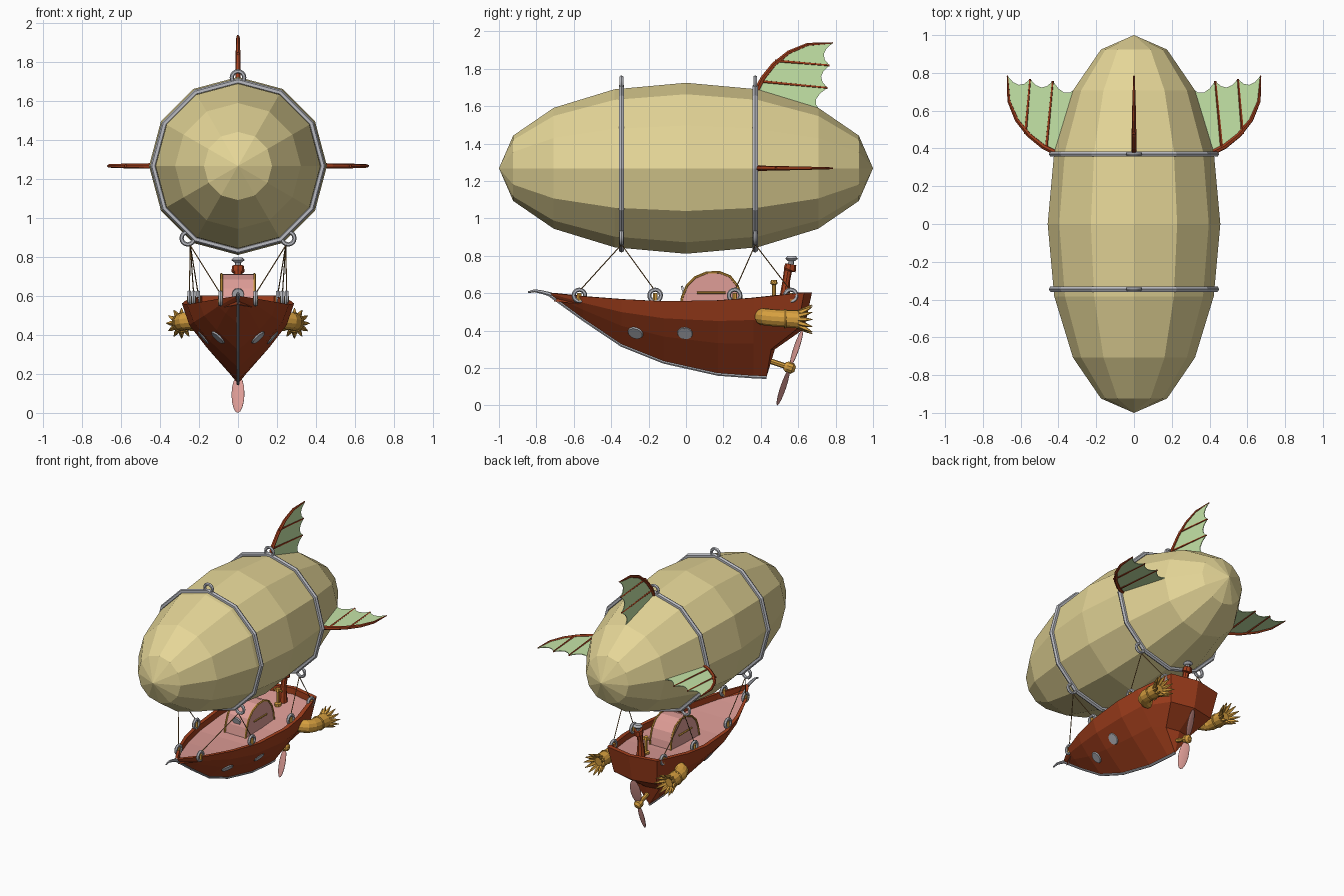
import bpy, bmesh, math
from mathutils import Vector, Matrix, Quaternion
from mathutils.bvhtree import BVHTree

if "Cube" in bpy.data.objects:
    bpy.data.objects.remove(bpy.data.objects["Cube"])

def mat(name, r, g, b):
    m = bpy.data.materials.new(name)
    m.diffuse_color = (r, g, b, 1)
    m.use_nodes = True
    m.node_tree.nodes["Principled BSDF"].inputs["Base Color"].default_value = m.diffuse_color
    return m

CANVAS = mat("tan canvas", .78, .67, .31)
WOOD = mat("red brown wood", .37, .050, .012)
PINK = mat("pink panel", .74, .34, .31)
GOLD = mat("gold metal", .68, .35, .05)
GREY = mat("grey metal", .49, .50, .54)
GREEN = mat("pale green cloth", .56, .78, .39)
ROPE = mat("rope", .30, .16, .05)

def build(name, bm, *mats):
    bmesh.ops.remove_doubles(bm, verts=bm.verts, dist=1e-5)
    bmesh.ops.recalc_face_normals(bm, faces=bm.faces)
    me = bpy.data.meshes.new(name)
    bm.to_mesh(me)
    bm.free()
    for m in mats:
        me.materials.append(m)
    ob = bpy.data.objects.new(name, me)
    bpy.context.collection.objects.link(ob)
    return ob

def done(name, m, smooth=False):
    ob = bpy.context.object
    ob.name = name
    ob.data.materials.append(m)
    if smooth:
        bpy.ops.object.shade_smooth_by_angle(angle=math.radians(50))
    return ob

def tube(name, pts, radii, m, sides=8):
    """Swept tube through points, with one radius or one per point."""
    pts = [Vector(p) for p in pts]
    if not isinstance(radii, (list, tuple)):
        radii = [radii] * len(pts)
    bm, rings, n = bmesh.new(), [], len(pts)
    prev = None
    for i, p in enumerate(pts):
        t = (pts[min(i + 1, n - 1)] - pts[max(i - 1, 0)]).normalized()
        side = t.orthogonal().normalized() if prev is None else prev.rotation_difference(t) @ side
        prev = t
        rings.append([bm.verts.new(p + Quaternion(t, 2 * math.pi * k / sides) @ side * radii[i])
                      for k in range(sides)])
    for a, b in zip(rings, rings[1:]):
        for k in range(sides):
            bm.faces.new((a[k - 1], a[k], b[k], b[k - 1]))
    bm.faces.new(rings[0])
    bm.faces.new(rings[-1])
    return build(name, bm, m)

def torus(name, loc, rot, R, r, m, seg=16, smooth=True):
    bpy.ops.mesh.primitive_torus_add(location=loc, rotation=rot, major_radius=R, minor_radius=r,
                                     major_segments=seg, minor_segments=6)
    return done(name, m, smooth)

H = math.pi / 2
CZ = 1.268

# Balloon, bands and band rings
bpy.ops.mesh.primitive_uv_sphere_add(segments=12, ring_count=8, radius=1, location=(0, 0, CZ), rotation=(H, 0, 0))
bpy.context.object.scale = (.457, .457, 1)
done("balloon", CANVAS)
for by in (-.345, .37):
    torus("balloon_band", (0, by, CZ), (H, 0, 0), .435, .016, GREY, 12, False)
    torus("band_top_ring", (0, by, 1.722), (H, 0, 0), .032, .011, GREY)
    for s in (-1, 1):
        torus("band_lower_ring", (s * .258, by, .897), (H, 0, 0), .032, .011, GREY)

# Fins: scalloped cloth, curved spar and ribs
spar = [(.37, .40), (.41, .48), (.47, .555), (.55, .62), (.65, .662), (.785, .67)]
tips = [(.785, .67), (.768, .55), (.757, .43), (.715, .31)]
edge = []
for (a, b), (c, d) in zip(tips, tips[1:]):
    for t in (.25, .5, .75, 1):
        edge.append((a + (c - a) * t - .16 * t * (1 - t), b + (d - b) * t))
for ang in (0, H, -H):
    place = Matrix.Translation((0, 0, CZ)) @ Matrix.Rotation(ang, 4, 'Y')
    bm = bmesh.new()
    bm.faces.new([bm.verts.new((0, y, r)) for y, r in spar + edge + [(.6, .3)]])
    cloth = build("fin_cloth", bm, GREEN)
    cloth.modifiers.new("thickness", 'SOLIDIFY').thickness = .005
    cloth.modifiers["thickness"].offset = 0
    parts = [cloth, tube("fin_spar", [(0, y, r) for y, r in spar], [.015, .014, .013, .011, .009, .004], WOOD, 6)]
    for a, b in (((.475, .575), tips[1]), ((.395, .465), tips[2])):
        parts.append(tube("fin_rib", [(0, *a), (0, *b)], [.009, .006], WOOD, 5))
    for p in parts:
        p.matrix_world = place

# Hull: stations of (half width, sheer z, keel z) lofted with two chines, bowed stern
stations = [(-.74, 0, .602, .598), (-.55, .115, .583, .46), (-.345, .20, .568, .322), (-.12, .262, .557, .232),
            (.17, .288, .562, .167), (.36, .272, .575, .153)]
rows = []
for y, w, top, keel in stations:
    rows.append([(w * k, y, top + (keel - top) * t) for k, t in ((1, 0), (.87, .28), (.55, .58), (0, 1))])
rows.append([(.205, .632, .603), (.175, .595, .41), (.1, .455, .30), (0, .43, .15)])
stern = [(0, .674, .605), (0, .632, .41), (0, .475, .30), (0, .43, .15)]
flip = lambda p: (-p[0], p[1], p[2])
bm = bmesh.new()

def face(pts, mi=0):
    uniq = list(dict.fromkeys(pts))
    if len(uniq) > 2:
        bm.faces.new([bm.verts.new(p) for p in uniq]).material_index = mi

inner = lambda p: (p[0] * .9, p[1] * .955, p[2])
floor = lambda p: (p[0] * .9, p[1] * .955, p[2] - .045)

def gunwale(a, b, f):
    face([f(a), f(b), f(inner(b)), f(inner(a))])
    face([f(inner(a)), f(inner(b)), f(floor(b)), f(floor(a))])

for a, b in zip(rows, rows[1:]):
    for f in (lambda p: p, flip):
        for i in range(3):
            face([f(a[i]), f(b[i]), f(b[i + 1]), f(a[i + 1])])
        gunwale(a[0], b[0], f)
    face([floor(a[0]), floor(b[0]), flip(floor(b[0])), flip(floor(a[0]))], 1)
last = rows[-1]
for f in (lambda p: p, flip):
    for i in range(3):
        face([f(last[i]), stern[i], stern[i + 1], f(last[i + 1])])
    gunwale(last[0], stern[0], f)
face([floor(last[0]), floor(stern[0]), flip(floor(last[0]))], 1)
hull = build("hull", bm, WOOD, PINK)

# Keel strip and bow curl
tube("keel_strip", [r[3] for r in rows], .009, GREY, 6)
tube("bow_curl", [(0, -.72, .592), (0, -.77, .606), (0, -.81, .613), (0, -.845, .605)],
     [.012, .010, .008, .005], GREY, 6)

# Portholes, set square to the hull side
tree = BVHTree.FromPolygons([v.co for v in hull.data.vertices], [p.vertices for p in hull.data.polygons])
for s in (-1, 1):
    for py in (-.27, -.005):
        co, no, _, _ = tree.ray_cast(Vector((s, py, .388)), Vector((-s, 0, 0)))
        if no.x * s < 0:
            no = -no
        rot = no.to_track_quat('Z', 'Y').to_euler()
        bpy.ops.mesh.primitive_cylinder_add(vertices=16, radius=.034, depth=.014, location=co, rotation=rot)
        done("porthole_glass", GREY)
        torus("porthole_frame", co, rot, .035, .008, GREY)

# Deck rings and ropes
for s in (-1, 1):
    for by, ends in ((-.345, ((.09, -.57), (.228, -.165))), (.37, ((.25, .26), (.205, .56)))):
        top = Vector((s * .245, by, .86))
        for x, y in ends:
            torus("deck_ring", (s * x, y, .588), (0, H, 0), .031, .011, GREY)
            tube("ring_cleat", [(s * x, y, .56), (s * x, y, .60)], .013, GOLD, 6)
            tube("rope", [top, (s * x, y, .612)], .003, ROPE, 5)

# Cabin with gold trim, side rail and front window
prof = [(-.035, .50), (-.02, .58), (.005, .64), (.05, .685), (.11, .71), (.18, .712), (.235, .69),
        (.275, .64), (.295, .58), (.305, .50)]
bm = bmesh.new()
f = bm.faces.new([bm.verts.new((-.085, y, z)) for y, z in prof])
ext = bmesh.ops.extrude_face_region(bm, geom=[f])
bmesh.ops.translate(bm, vec=(.17, 0, 0), verts=[v for v in ext['geom'] if isinstance(v, bmesh.types.BMVert)])
build("cabin", bm, PINK)
for s in (-1, 1):
    tube("cabin_trim", [(s * .085, y, z) for y, z in prof], .007, GOLD, 6)
    tube("cabin_rail", [(s * .09, .06, .602), (s * .09, .21, .602)], .006, GOLD, 6)
bpy.ops.mesh.primitive_cylinder_add(vertices=16, radius=.03, depth=.012, location=(0, -.014, .61), rotation=(H + .3, 0, 0))
done("cabin_window", GREY)

# Helm post and chimney on the stern deck
tube("helm_post", [(0, .47, .53), (0, .47, .56), (0, .47, .565), (0, .47, .645), (0, .47, .65), (0, .47, .67)],
     [.025, .025, .011, .011, .02, .016], GOLD)
tube("helm_bar", [(-.035, .47, .655), (.035, .47, .655)], .008, GOLD, 6)
tube("chimney", [(0, .53, .53), (0, .53, .6), (0, .535, .66), (0, .545, .72), (0, .555, .725), (0, .56, .755)],
     [.034, .026, .02, .022, .034, .03], WOOD)
tube("chimney_neck", [(0, .56, .75), (0, .565, .785)], .015, GREY)
tube("chimney_cap", [(0, .565, .772), (0, .565, .785), (0, .565, .798)], [.02, .034, .022], GREY, 10)

# Side exhausts: elbow pipe with a spiky flared mouth
for s in (-1, 1):
    path = [(.19, .41, .475), (.235, .413, .475), (.268, .432, .472), (.285, .47, .468), (.288, .52, .465), (.29, .61, .46)]
    pipe = tube("exhaust_pipe", [(s * x, y, z) for x, y, z in path], [.046] * 5 + [.05], GOLD, 12)
    torus("exhaust_collar", (s * .288, .53, .464), (H, 0, 0), .046, .007, GOLD, 12)
    for k in range(12):
        a = 2 * math.pi * k / 12
        d = Vector((math.cos(a), 0, math.sin(a)))
        c = Vector((s * .29, .605, .46))
        tube("exhaust_spike", [c + d * .04, c + d * .055 + Vector((0, .03, 0)), c + d * .078 + Vector((0, .07, 0))],
             [.014, .012, .002], GOLD, 5)

# Propeller: shaft, hub and two twisted blades
hub = Vector((0, .555, .202))
axis = Vector((0, .947, -.32))
tube("propeller_shaft", [hub - axis * .14, hub], .015, GOLD)
tube("propeller_hub", [hub - axis * .03, hub - axis * .015, hub + axis * .015, hub + axis * .03],
     [.02, .03, .03, .014], GOLD, 10)
tilt = Matrix.Rotation(-.325, 4, 'X')
for s in (-1, 1):
    bpy.ops.mesh.primitive_uv_sphere_add(segments=10, ring_count=8, radius=1)
    blade = done("propeller_blade", PINK, True)
    blade.matrix_world = (Matrix.Translation(hub) @ tilt @ Matrix.Translation((0, 0, s * .112))
                          @ Matrix.Rotation(s * .4, 4, 'Z') @ Matrix.Diagonal((.037, .007, .101, 1)))
